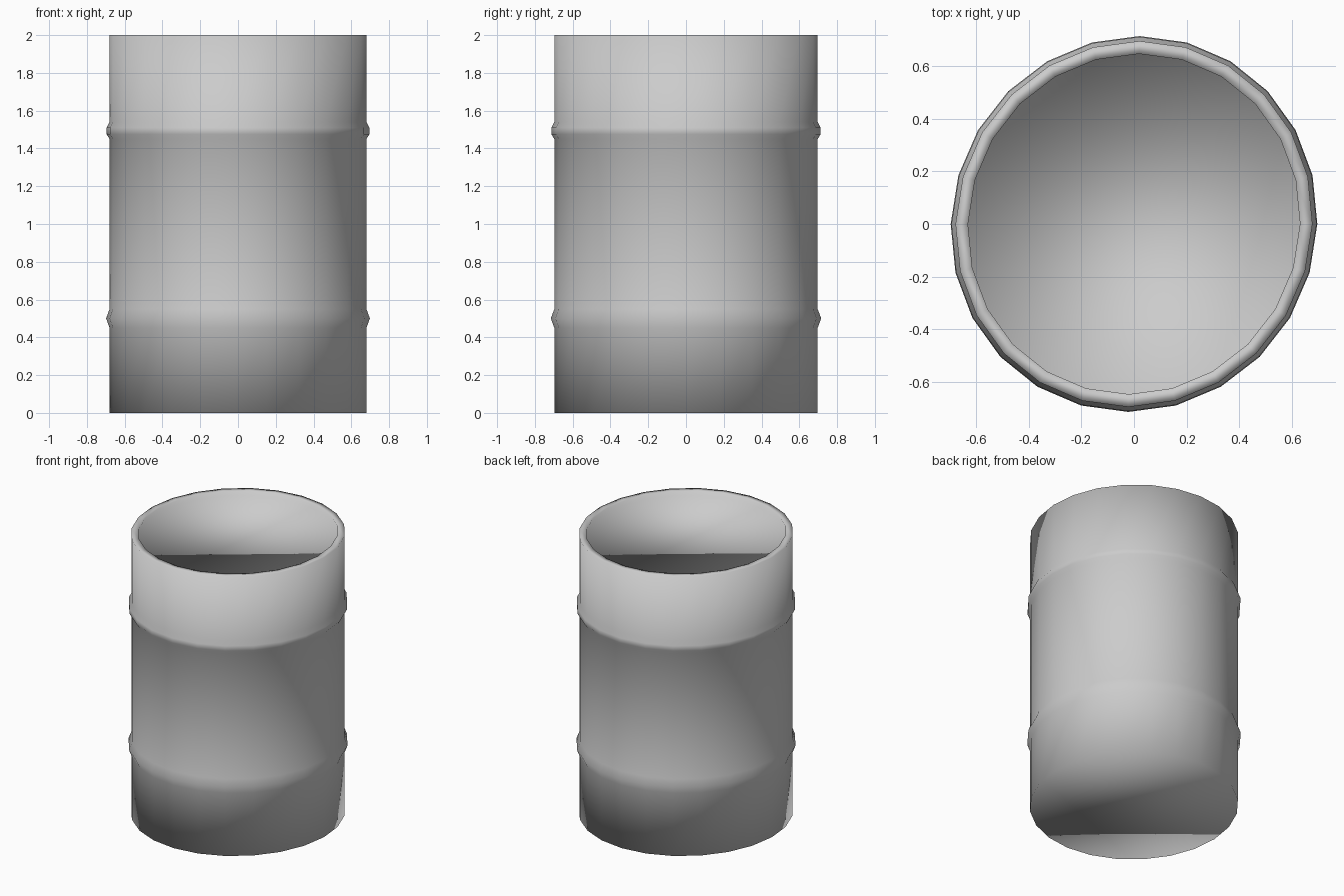
import bpy, bmesh
from math import sin, cos, pi

if "Cube" in bpy.data.objects:
    bpy.data.objects.remove(bpy.data.objects["Cube"])

SIDES = 24
RX, RY, SHEAR = 0.68, 0.697, 0.03   # slightly oval, slightly skewed section

# Barrel outline, bottom to top: (radius factor, height)
PROFILE = [
    (1.0, 0.0),
    (1.0, 0.45), (1.027, 0.50), (1.0, 0.55),                  # lower hoop
    (1.0, 1.45), (1.023, 1.475), (1.023, 1.51), (1.0, 1.54),  # upper hoop
    (1.0, 2.0),
    (0.93, 2.0), (0.93, 1.97),                                # rim and lip
]


def ring(bm, r, z):
    verts = []
    for i in range(SIDES):
        a = 2 * pi * i / SIDES
        y = r * RY * sin(a)
        verts.append(bm.verts.new((r * RX * cos(a) + SHEAR * y, y, z)))
    return verts


# Barrel: lofted rings, closed by a bottom and a recessed lid
bm = bmesh.new()
rings = [ring(bm, r, z) for r, z in PROFILE]
for low, high in zip(rings, rings[1:]):
    for i in range(SIDES):
        j = (i + 1) % SIDES
        bm.faces.new((low[i], low[j], high[j], high[i]))
bm.faces.new(rings[0][::-1])
bm.faces.new(rings[-1])

# The whole surface is smooth shaded without sharp edges
for f in bm.faces:
    f.smooth = True

mesh = bpy.data.meshes.new("barrel")
bm.to_mesh(mesh)
bm.free()
bpy.context.collection.objects.link(bpy.data.objects.new("barrel", mesh))
